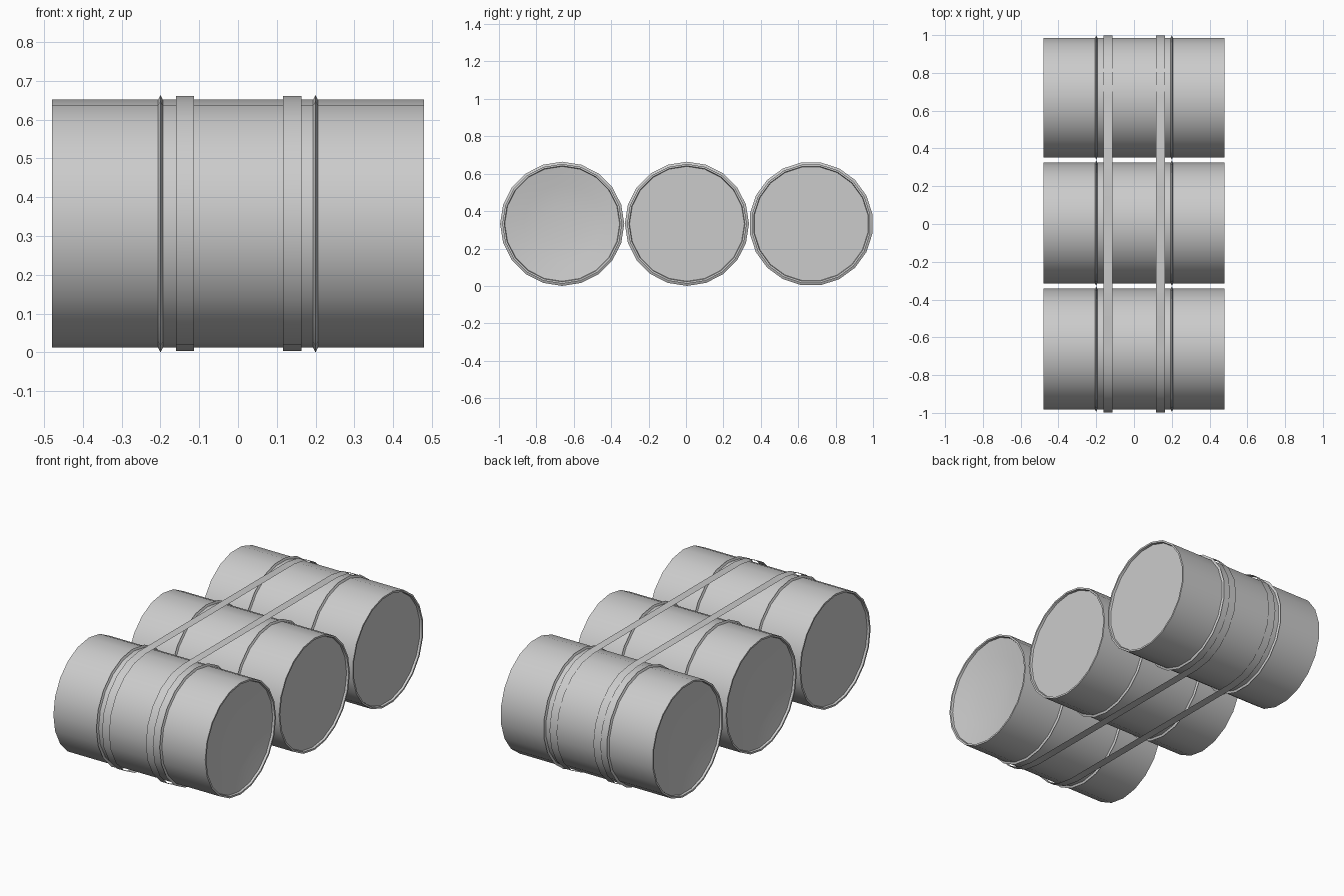
import bpy, bmesh
from math import sin, cos, pi, radians

old = bpy.data.objects.get("Cube")
if old:
    bpy.data.objects.remove(old)

SIDES = 20
AXIS_Z = 0.332
HALF = 0.48
RADIUS = 0.32
LIP = 0.307

grey = bpy.data.materials.new("pale grey metal")
colour = (0.6, 0.6, 0.6, 1)
grey.use_nodes = True
grey.diffuse_color = colour
grey.node_tree.nodes["Principled BSDF"].inputs["Base Color"].default_value = colour


def finish(name, bm, recalc=True):
    if recalc:
        bmesh.ops.recalc_face_normals(bm, faces=bm.faces)
    mesh = bpy.data.meshes.new(name)
    bm.to_mesh(mesh)
    bm.free()
    obj = bpy.data.objects.new(name, mesh)
    bpy.context.collection.objects.link(obj)
    mesh.materials.append(grey)
    bpy.ops.object.select_all(action='DESELECT')
    obj.select_set(True)
    bpy.context.view_layer.objects.active = obj
    bpy.ops.object.shade_smooth_by_angle(angle=radians(30))
    return obj


def lid(depth):
    """Profile from the lid centre out to the rim, as (inset, radius)."""
    rings = [(0.012 + depth * (1 - t * t), LIP * t) for t in (0.33, 0.67, 1)]
    if depth == 0:
        rings = rings[-1:]
    return rings + [(0, LIP + 0.003), (0, RADIUS)]


def barrel(name, y, turn, right_dish, left_dish):
    # Closed lathe profile along x: lid, wall with two raised hoops, lid
    profile = [(-HALF + d, r) for d, r in lid(right_dish)]
    for hoop in (-0.2, 0.2):
        profile += [(hoop - 0.006, RADIUS), (hoop, 0.332), (hoop + 0.006, RADIUS)]
    profile += [(HALF - d, r) for d, r in reversed(lid(left_dish))]
    bm = bmesh.new()
    angles = [turn + 2 * pi * i / SIDES for i in range(SIDES)]
    rings = [[bm.verts.new((x, y + r * cos(a), AXIS_Z + r * sin(a))) for a in angles]
             for x, r in profile]
    for a, b in zip(rings, rings[1:]):
        for i in range(SIDES):
            j = (i + 1) % SIDES
            bm.faces.new((a[i], a[j], b[j], b[i]))
    bm.faces.new(rings[0])
    bm.faces.new(rings[-1])
    return finish(name, bm)


def strap(name, x, width=0.047, r=0.329):
    # Thin ribbon wrapped around all three barrels
    bm = bmesh.new()
    half = SIDES // 2
    path = []
    for side in (1, -1):
        for i in range(half + 1):
            a = -pi / 2 + pi * i / half
            path.append((side * (0.67 + r * cos(a)), AXIS_Z + side * r * sin(a)))
    edges = [[bm.verts.new((x + s * width / 2, y, z)) for s in (-1, 1)] for y, z in path]
    for i, a in enumerate(edges):
        b = edges[(i + 1) % len(edges)]
        bm.faces.new((a[0], a[1], b[1], b[0]))
    return finish(name, bm)


barrel("front_barrel", -0.662, 0, 0, 0.03)
barrel("middle_barrel", 0.005, 0, 0.03, 0)
barrel("back_barrel", 0.669, pi / SIDES, 0.03, 0)

strap("right_strap", -0.137)
strap("left_strap", 0.14)
